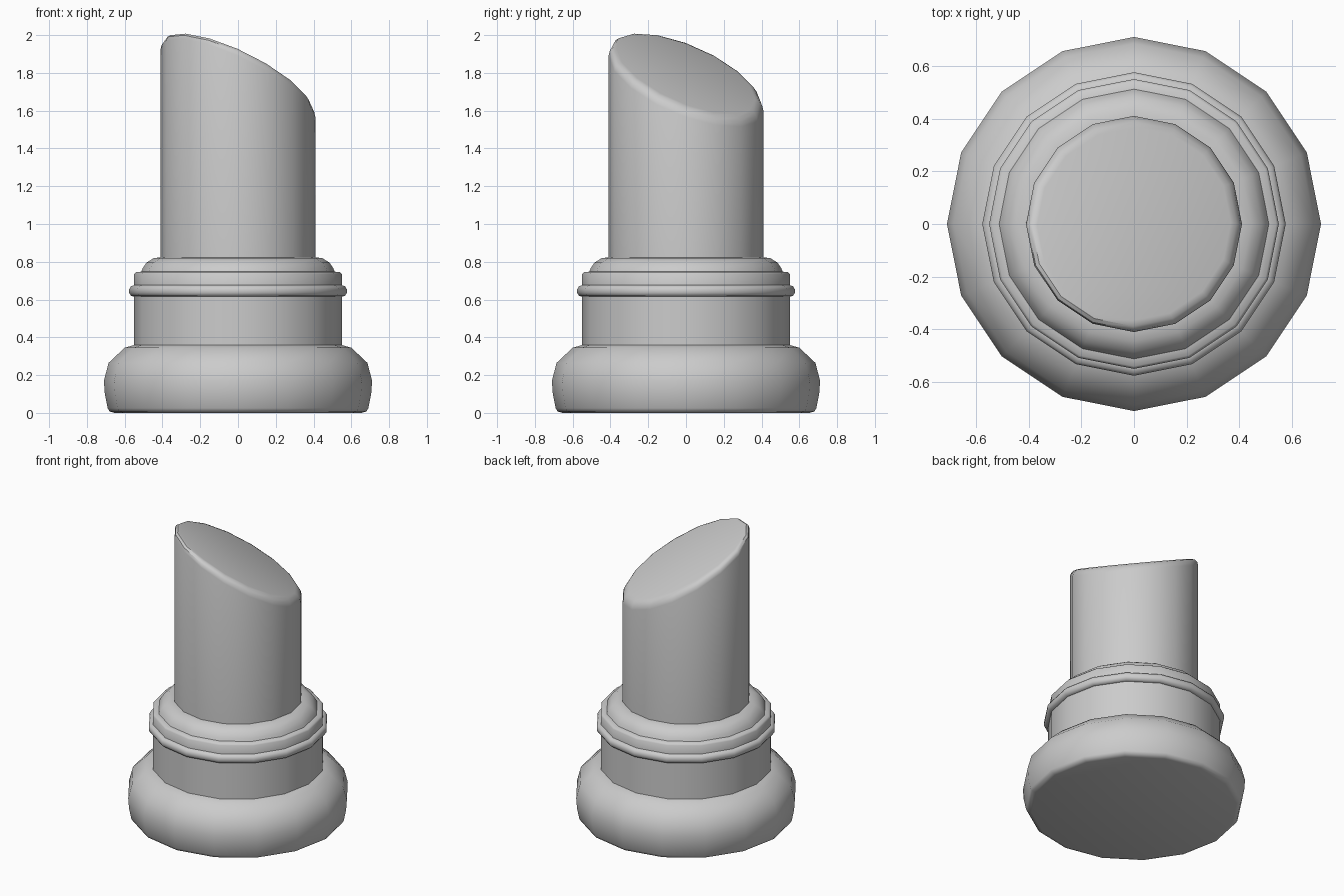
import bpy, bmesh, math
from mathutils import Vector

SIDES = 16
SHAFT_R = 0.41

default = bpy.data.objects.get("Cube")
if default:
    bpy.data.objects.remove(default, do_unlink=True)

stone = bpy.data.materials.new("grey stone")
stone.use_nodes = True
colour = (0.6, 0.6, 0.6, 1)
stone.diffuse_color = colour
stone.node_tree.nodes["Principled BSDF"].inputs["Base Color"].default_value = colour


def finish(name, bm, angle=40):
    """Turn a bmesh into a shaded stone object."""
    bmesh.ops.recalc_face_normals(bm, faces=bm.faces)
    mesh = bpy.data.meshes.new(name)
    bm.to_mesh(mesh)
    bm.free()
    mesh.materials.append(stone)
    obj = bpy.data.objects.new(name, mesh)
    bpy.context.collection.objects.link(obj)
    bpy.ops.object.select_all(action='DESELECT')
    obj.select_set(True)
    bpy.context.view_layer.objects.active = obj
    bpy.ops.object.shade_smooth_by_angle(angle=math.radians(angle))
    return obj


def lathe(profile):
    """Closed solid of revolution from (radius, height) points, bottom to top."""
    bm = bmesh.new()
    rings = []
    for r, z in profile:
        rings.append([bm.verts.new((r * math.cos(a), r * math.sin(a), z))
                      for a in (math.tau * i / SIDES for i in range(SIDES))])
    for low, high in zip(rings, rings[1:]):
        for i in range(SIDES):
            j = (i + 1) % SIDES
            bm.faces.new((low[i], low[j], high[j], high[i]))
    bm.faces.new(rings[0][::-1])
    bm.faces.new(rings[-1])
    return bm


# Cushion-shaped foot
finish("base", lathe([(0.655, 0), (0.68, 0.008), (0.69, 0.025), (0.705, 0.10),
                      (0.71, 0.17), (0.685, 0.265), (0.60, 0.345), (0.53, 0.365)]), 60)

# Plain drum above the foot
finish("neck", lathe([(0.55, 0.34), (0.55, 0.63)]))

# Thin rounded ring
finish("ring", lathe([(0.55, 0.615), (0.567, 0.62), (0.576, 0.635), (0.576, 0.655),
                      (0.567, 0.67), (0.55, 0.676)]), 60)

# Flat band and the rounded step over it
finish("band", lathe([(0.55, 0.66), (0.55, 0.735), (0.54, 0.746), (0.50, 0.748)]), 60)
finish("upper_step", lathe([(0.515, 0.74), (0.505, 0.765), (0.485, 0.795),
                            (0.445, 0.82), (0.40, 0.824)]), 60)

# Shaft, cut off at a slant with a softened rim
bm = lathe([(SHAFT_R, 0.80), (SHAFT_R, 2.4)])
slope_x, slope_y, centre_z = 0.44, 0.36, 1.793
normal = Vector((slope_x, slope_y, 1)).normalized()
bmesh.ops.bisect_plane(bm, geom=bm.verts[:] + bm.edges[:] + bm.faces[:],
                       plane_co=(0, 0, centre_z), plane_no=normal, clear_outer=True)
rim = [e for e in bm.edges if e.is_boundary]
bmesh.ops.contextual_create(bm, geom=rim)
bm.normal_update()
bmesh.ops.bevel(bm, geom=rim, offset=0.045, segments=3, profile=0.5, affect='EDGES')
finish("shaft", bm, 40)
